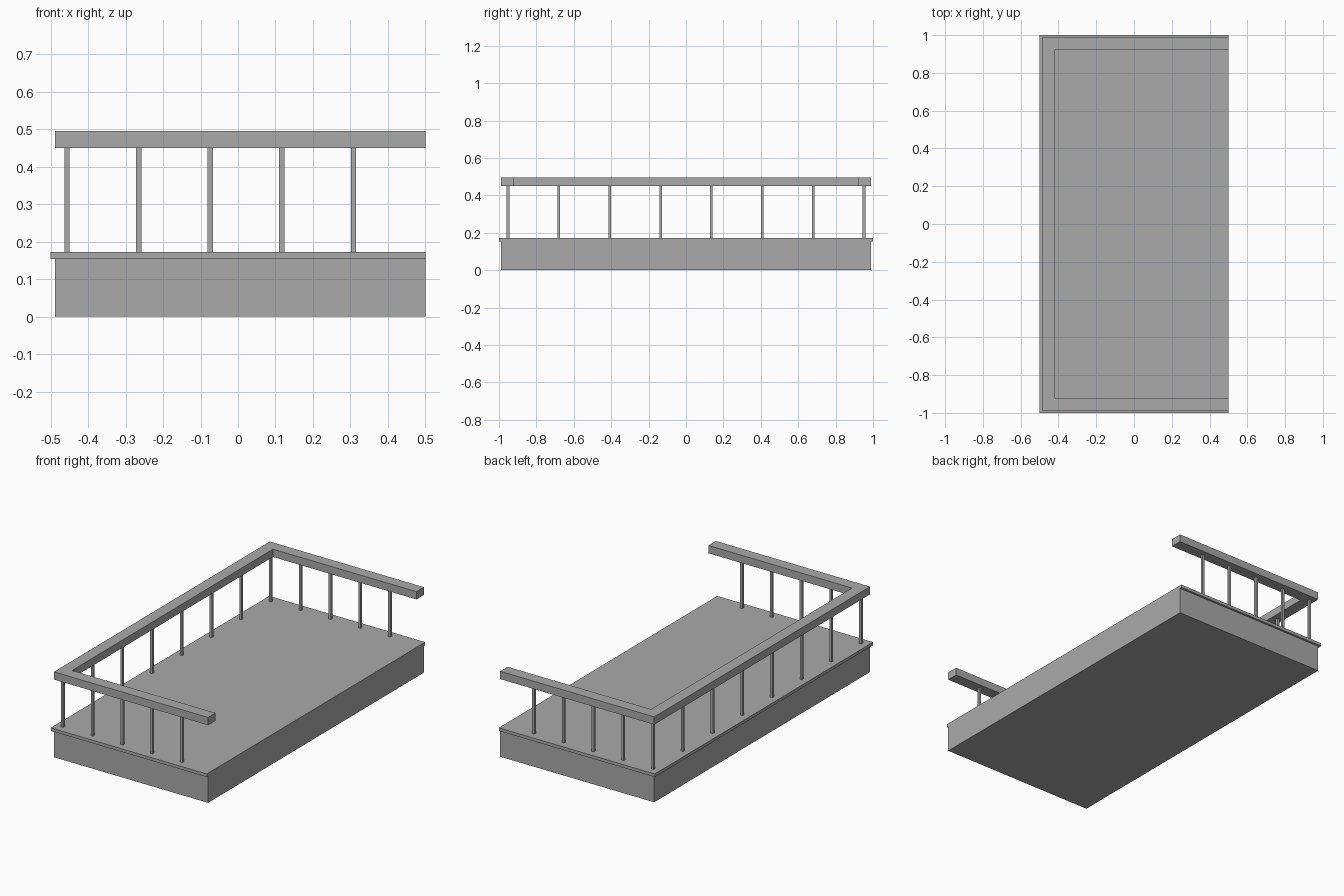
import bpy
import bmesh

old = bpy.data.objects.get("Cube")
if old:
    bpy.data.objects.remove(old, do_unlink=True)

# Single grey for the whole model
grey = bpy.data.materials.new("plain_grey")
grey.use_nodes = True
COLOUR = (0.4, 0.4, 0.4, 1)
grey.diffuse_color = COLOUR
grey.node_tree.nodes["Principled BSDF"].inputs["Base Color"].default_value = COLOUR


def prism(name, outline, z0, z1):
    """Extrude a flat outline from z0 up to z1."""
    bm = bmesh.new()
    face = bm.faces.new([bm.verts.new((x, y, z0)) for x, y in outline])
    ext = bmesh.ops.extrude_face_region(bm, geom=[face])
    top = [v for v in ext["geom"] if isinstance(v, bmesh.types.BMVert)]
    bmesh.ops.translate(bm, verts=top, vec=(0, 0, z1 - z0))
    bmesh.ops.recalc_face_normals(bm, faces=bm.faces)
    mesh = bpy.data.meshes.new(name)
    bm.to_mesh(mesh)
    bm.free()
    mesh.materials.append(grey)
    obj = bpy.data.objects.new(name, mesh)
    bpy.context.collection.objects.link(obj)
    return obj


def rect(x0, x1, y0, y1):
    return [(x0, y0), (x1, y0), (x1, y1), (x0, y1)]


OPEN = 0.5                    # open side, flush on every part
OUT_X, OUT_Y = -0.488, 0.988  # outer line of base and rail
IN_X, IN_Y = -0.42, 0.92      # inner line of rail
BASE_TOP, DECK_TOP = 0.154, 0.172
RAIL_LOW, RAIL_TOP = 0.45, 0.495

# Platform: base block with a thin overhanging deck
prism("base", rect(OUT_X, OPEN, -OUT_Y, OUT_Y), 0, BASE_TOP)
prism("deck", rect(-0.5, OPEN, -1, 1), BASE_TOP, DECK_TOP)

# U-shaped handrail, open towards +x
rail = [(OPEN, -OUT_Y), (OPEN, -IN_Y), (IN_X, -IN_Y), (IN_X, IN_Y),
        (OPEN, IN_Y), (OPEN, OUT_Y), (OUT_X, OUT_Y), (OUT_X, -OUT_Y)]
prism("handrail", rail, RAIL_LOW, RAIL_TOP)

# Square balusters along the long side and both ends
POST_X, POST_Y, HALF = -0.456, 0.952, 0.007
spots = [(POST_X, -POST_Y + 2 * POST_Y * i / 7) for i in range(8)]
spots += [(POST_X + 0.191 * i, s * POST_Y) for s in (-1, 1) for i in range(1, 5)]
for i, (x, y) in enumerate(spots):
    prism(f"baluster_{i + 1}", rect(x - HALF, x + HALF, y - HALF, y + HALF),
          DECK_TOP, RAIL_LOW)
